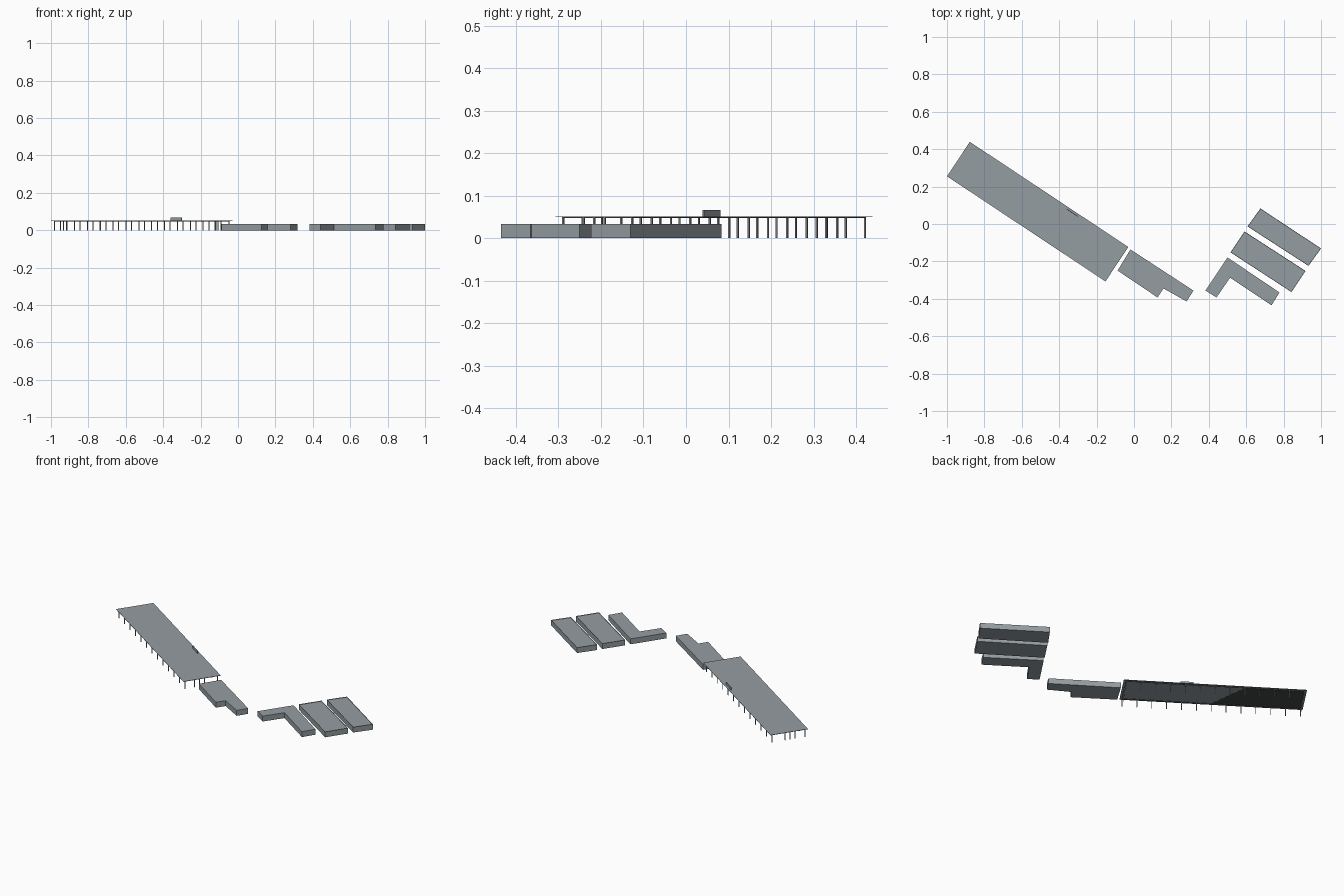
import bpy, bmesh, math
from mathutils import Vector

if "Cube" in bpy.data.objects:
    bpy.data.objects.remove(bpy.data.objects["Cube"])


def material(name, col):
    m = bpy.data.materials.new(name)
    m.diffuse_color = (*col, 1)
    m.use_nodes = True
    m.node_tree.nodes["Principled BSDF"].inputs["Base Color"].default_value = m.diffuse_color
    return m


GREY = material("concrete grey", (0.30, 0.34, 0.36))
DARK = material("dark underside", (0.06, 0.07, 0.065))


def prism(bm, pts, z0, z1):
    """Extrude a flat outline from z0 to z1 and return its top face."""
    low = [bm.verts.new((x, y, z0)) for x, y in pts]
    face = bm.faces.new(low)
    ext = bmesh.ops.extrude_face_region(bm, geom=[face])["geom"]
    for v in ext:
        if isinstance(v, bmesh.types.BMVert):
            v.co.z = z1
    return next(f for f in ext if isinstance(f, bmesh.types.BMFace))


def finish(name, bm, mat):
    bmesh.ops.recalc_face_normals(bm, faces=bm.faces)
    me = bpy.data.meshes.new(name)
    bm.to_mesh(me)
    bm.free()
    me.materials.append(mat)
    ob = bpy.data.objects.new(name, me)
    bpy.context.collection.objects.link(ob)
    return ob


def block(name, pts, z0, z1, mat=GREY, rim=0):
    bm = bmesh.new()
    top = prism(bm, pts, z0, z1)
    if rim:  # shallow parapet around the flat top
        bmesh.ops.inset_region(bm, faces=[top], thickness=0.002)
        for v in top.verts:
            v.co.z -= rim
    return finish(name, bm, mat)


# Canopy axes: u runs along the long side, v across it
ORIGIN = Vector((-1.0, 0.255))
ANG = math.radians(-33.55)
U = Vector((math.cos(ANG), math.sin(ANG)))
V = Vector((-math.sin(ANG), math.cos(ANG)))
L, W, IN = 1.017, 0.221, 0.013


def at(u, v):
    return tuple(ORIGIN + U * u + V * v)


def rect(u0, u1, v0, v1):
    return [at(u0, v0), at(u1, v0), at(u1, v1), at(u0, v1)]


# Canopy roof and dark panel under its far half
block("canopy_roof", rect(0, L, 0, W), 0.0495, 0.0515)
block("canopy_dark_panel", [at(IN, IN), at(0.51, IN), at(0.34, W - IN), at(IN, W - IN)],
      0.0489, 0.0495, DARK)

# Edge beams under the roof
bm = bmesh.new()
T = 0.002
for v in (IN, W - IN):
    prism(bm, rect(IN - T, L - IN + T, v - T, v + T), 0.0475, 0.0496)
for u in (IN, L - IN):
    prism(bm, rect(u - T, u + T, IN, W - IN), 0.0476, 0.0496)
finish("canopy_beams", bm, DARK)

# Posts along both long sides and at the ends
bm = bmesh.new()
spots = [(IN + (L - 2 * IN) * i / 12, v) for i in range(13) for v in (IN, W - IN)]
spots += [(u, IN + (W - 2 * IN) * f) for u in (IN, L - IN) for f in (0.3, 0.45, 0.6)]
for u, v in spots:
    prism(bm, rect(u - T, u + T, v - T, v + T), 0, 0.049)
finish("canopy_posts", bm, GREY)

# Upright board on the canopy edge
c = U.dot(Vector((-0.33, 0.06)) - ORIGIN)
d = V.dot(Vector((-0.33, 0.06)) - ORIGIN)
block("roof_board", rect(c - 0.036, c + 0.036, d - 0.002, d + 0.002), 0.051, 0.067)

# Stepped building beside the canopy
block("stepped_building", [(-0.019, -0.136), (-0.088, -0.249), (0.126, -0.393),
                           (0.158, -0.345), (0.281, -0.414), (0.318, -0.356)], 0, 0.033)

# Right hand group: corner building and two halls
block("corner_building", [(0.5, -0.179), (0.382, -0.356), (0.441, -0.393),
                          (0.514, -0.287), (0.735, -0.435), (0.778, -0.366)], 0, 0.033)
block("middle_hall", [(0.591, -0.04), (0.516, -0.152), (0.842, -0.364),
                      (0.917, -0.251)], 0, 0.033, rim=0.003)
block("back_hall", [(0.676, 0.083), (0.607, -0.013), (0.933, -0.224),
                    (1.0, -0.131)], 0, 0.033, rim=0.003)
